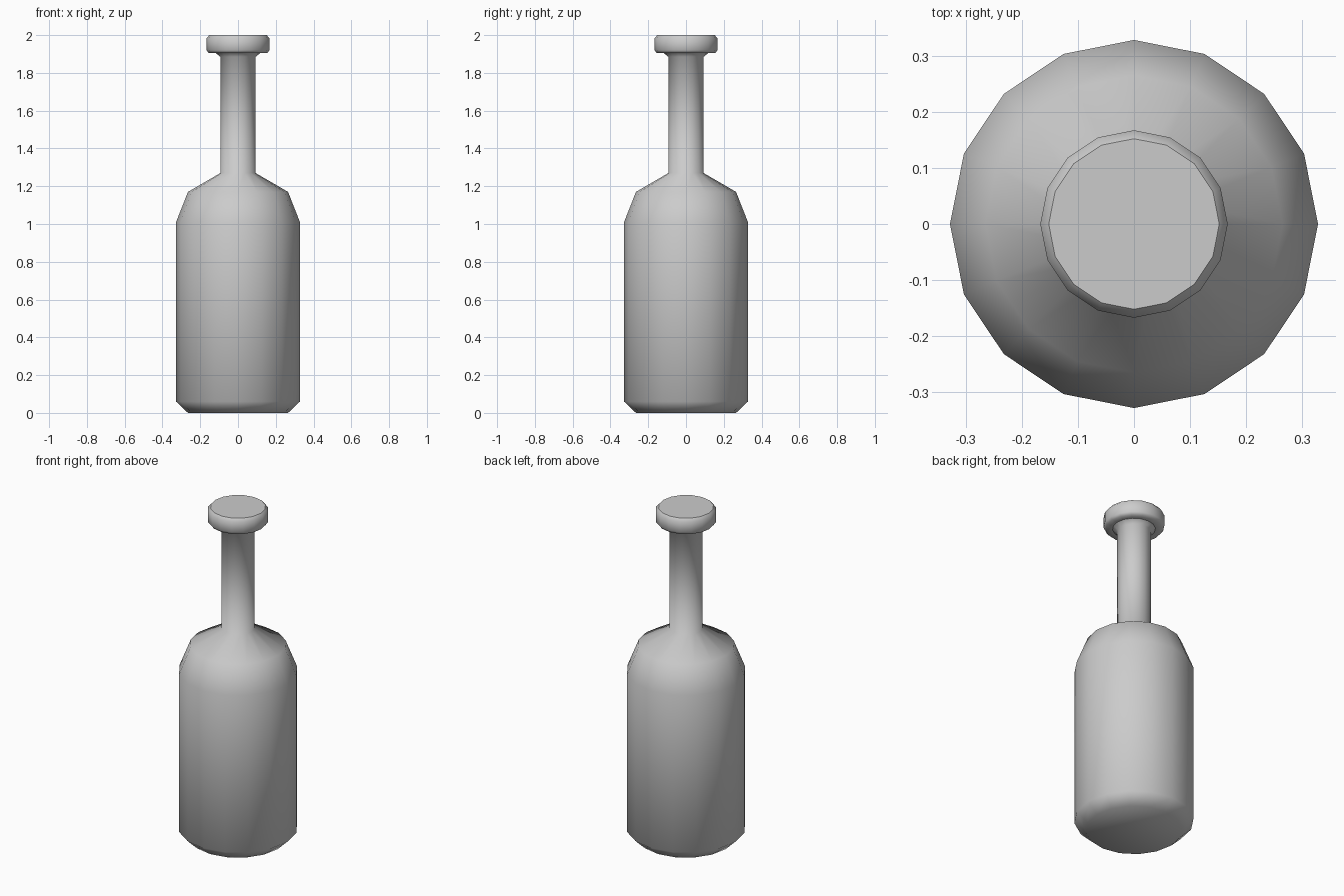
import bpy, bmesh
from math import pi, sin, cos

if "Cube" in bpy.data.objects:
    bpy.data.objects.remove(bpy.data.objects["Cube"], do_unlink=True)

SIDES = 16

grey = bpy.data.materials.new("plain grey")
grey.use_nodes = True
colour = (0.6, 0.6, 0.6, 1)
grey.diffuse_color = colour
grey.node_tree.nodes["Principled BSDF"].inputs["Base Color"].default_value = colour


def lathe(name, profile, cap_bottom=False, cap_top=False):
    """Turn (radius, height) points around z, listed from bottom to top."""
    bm = bmesh.new()
    rings = []
    for r, z in profile:
        angles = [2 * pi * i / SIDES for i in range(SIDES)]
        rings.append([bm.verts.new((r * cos(a), r * sin(a), z)) for a in angles])
    for low, high in zip(rings, rings[1:]):
        for i in range(SIDES):
            j = (i + 1) % SIDES
            bm.faces.new((low[i], low[j], high[j], high[i]))
    for face in bm.faces:
        face.smooth = True
    if cap_bottom:
        bm.faces.new(rings[0][::-1]).smooth = True
    if cap_top:
        bm.faces.new(rings[-1])  # the flat top stays crisp
    mesh = bpy.data.meshes.new(name)
    bm.to_mesh(mesh)
    bm.free()
    mesh.materials.append(grey)
    obj = bpy.data.objects.new(name, mesh)
    bpy.context.collection.objects.link(obj)
    return obj


# Bottle: chamfered base, straight body, sloped shoulder, slim flared neck
lathe("bottle", [(0.265, 0), (0.328, 0.06), (0.328, 1.01), (0.265, 1.17),
                 (0.093, 1.27), (0.093, 1.885), (0.118, 1.905)], cap_bottom=True)

# Stopper: wide disc with softened rims, sitting on the neck flare
lathe("stopper", [(0.118, 1.905), (0.155, 1.905), (0.167, 1.92),
                  (0.167, 1.983), (0.152, 2.0)], cap_top=True)
